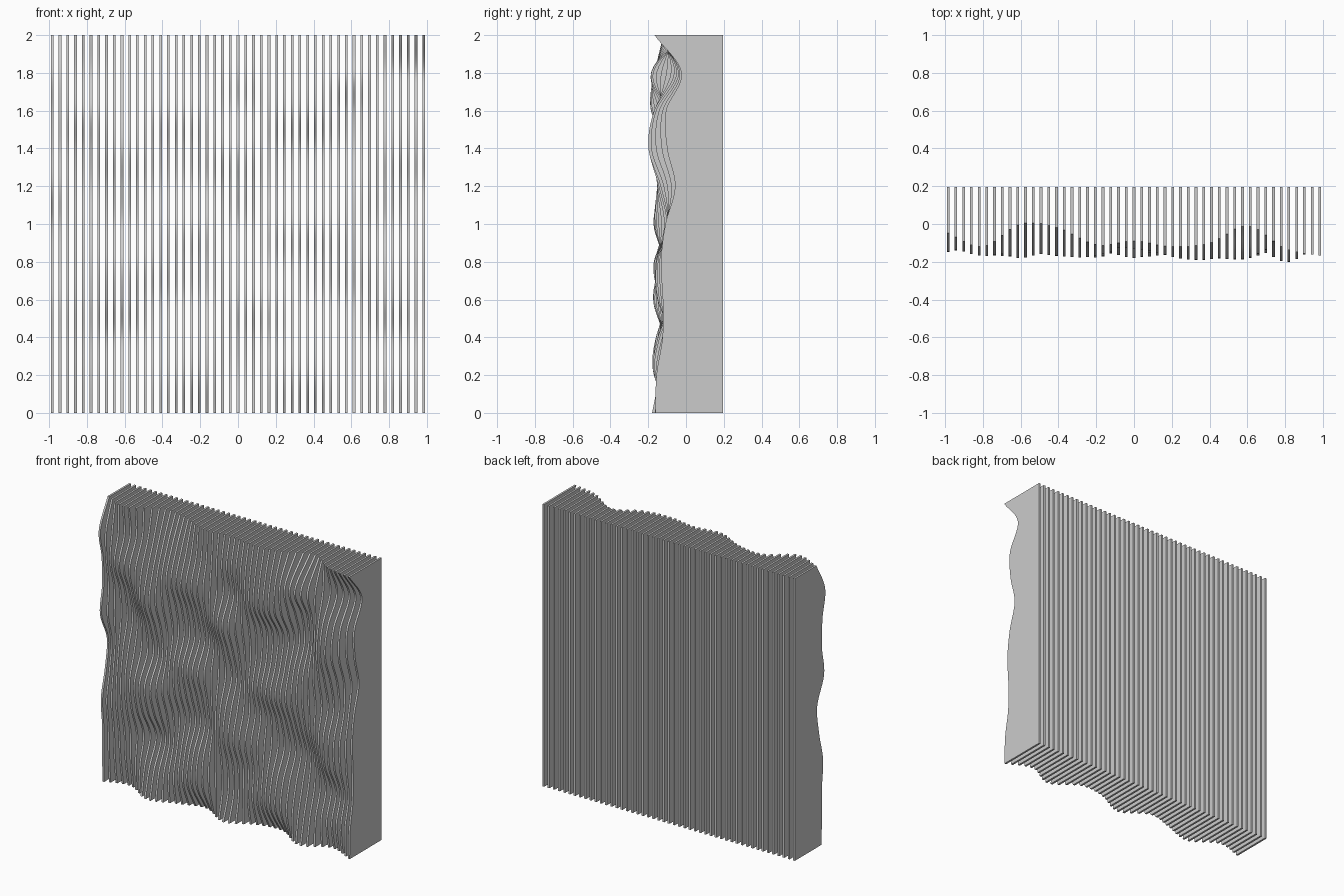
import bpy, bmesh

if "Cube" in bpy.data.objects:
    bpy.data.objects.remove(bpy.data.objects["Cube"])

# Front depth control grid (hundredths of a unit, forward of y = 0).
# One row per 0.2 in x from -1 to 1; entries every 0.2 in z from 0 to 2.
DEPTH = [
    [11, 11, 11, 12, 7, 5, 14, 11, 11, 15, 4],
    [6, 9, 10, 14, 15, 12, 7, 10, 17, 10, 12],
    [17, 12, 4, 13, 17, 7, 11, 18, 14, 7, 0],
    [11, 14, 10, 7, 13, 14, 8, 11, 17, 11, 2],
    [6, 17, 16, 8, 11, 16, 8, 12, 17, 12, 11],
    [17, 11, 12, 17, 14, 7, 12, 18, 10, 13, 9],
    [8, 13, 12, 15, 10, 13, 9, 10, 17, 16, 12],
    [6, 17, 15, 7, 10, 17, 11, 8, 18, 17, 10],
    [18, 14, 9, 6, 12, 16, 15, 8, 10, 18, 1],
    [9, 12, 7, 15, 16, 10, 14, 20, 17, 7, 13],
    [17, 16, 13, 12, 13, 11, 5, 9, 10, 2, 17],
]
SLATS, STEPS = 49, 72
THICK, BACK, HEIGHT = 0.014, 0.195, 2.0


def spline(values, t):
    """Smooth curve through evenly spaced values, t in index units."""
    n = len(values) - 1
    i = max(0, min(int(t), n - 1))
    f = t - i
    b, c = values[i], values[i + 1]
    a = values[i - 1] if i > 0 else 2 * b - c
    d = values[i + 2] if i + 2 <= n else 2 * c - b
    return b + 0.5 * f * (c - a + f * (2*a - 5*b + 4*c - d + f * (3*(b - c) + d - a)))


def front_y(x, z):
    column = [spline(row, z / 0.2) for row in DEPTH]
    return max(-0.2, -0.01 * spline(column, (x + 1) / 0.2))


# Vertical slats: straight back, wavy front edge, extruded across their thickness
for s in range(SLATS):
    x = -0.983 + 1.966 * s / (SLATS - 1)
    outline = [(BACK, HEIGHT), (BACK, 0)]
    for k in range(STEPS + 1):
        z = HEIGHT * k / STEPS
        outline.append((front_y(x, z), z))

    bm = bmesh.new()
    side = bm.faces.new([bm.verts.new((x - THICK / 2, y, z)) for y, z in outline])
    ext = bmesh.ops.extrude_face_region(bm, geom=[side])
    moved = [v for v in ext["geom"] if isinstance(v, bmesh.types.BMVert)]
    bmesh.ops.translate(bm, verts=moved, vec=(THICK, 0, 0))
    bmesh.ops.recalc_face_normals(bm, faces=bm.faces)
    mesh = bpy.data.meshes.new(f"slat_{s + 1:02d}")
    bm.to_mesh(mesh)
    bm.free()
    slat = bpy.data.objects.new(mesh.name, mesh)
    bpy.context.collection.objects.link(slat)
    slat.select_set(True)
    bpy.context.view_layer.objects.active = slat

# Smooth wavy edges, crisp slat corners
bpy.ops.object.shade_smooth_by_angle(angle=0.5)
